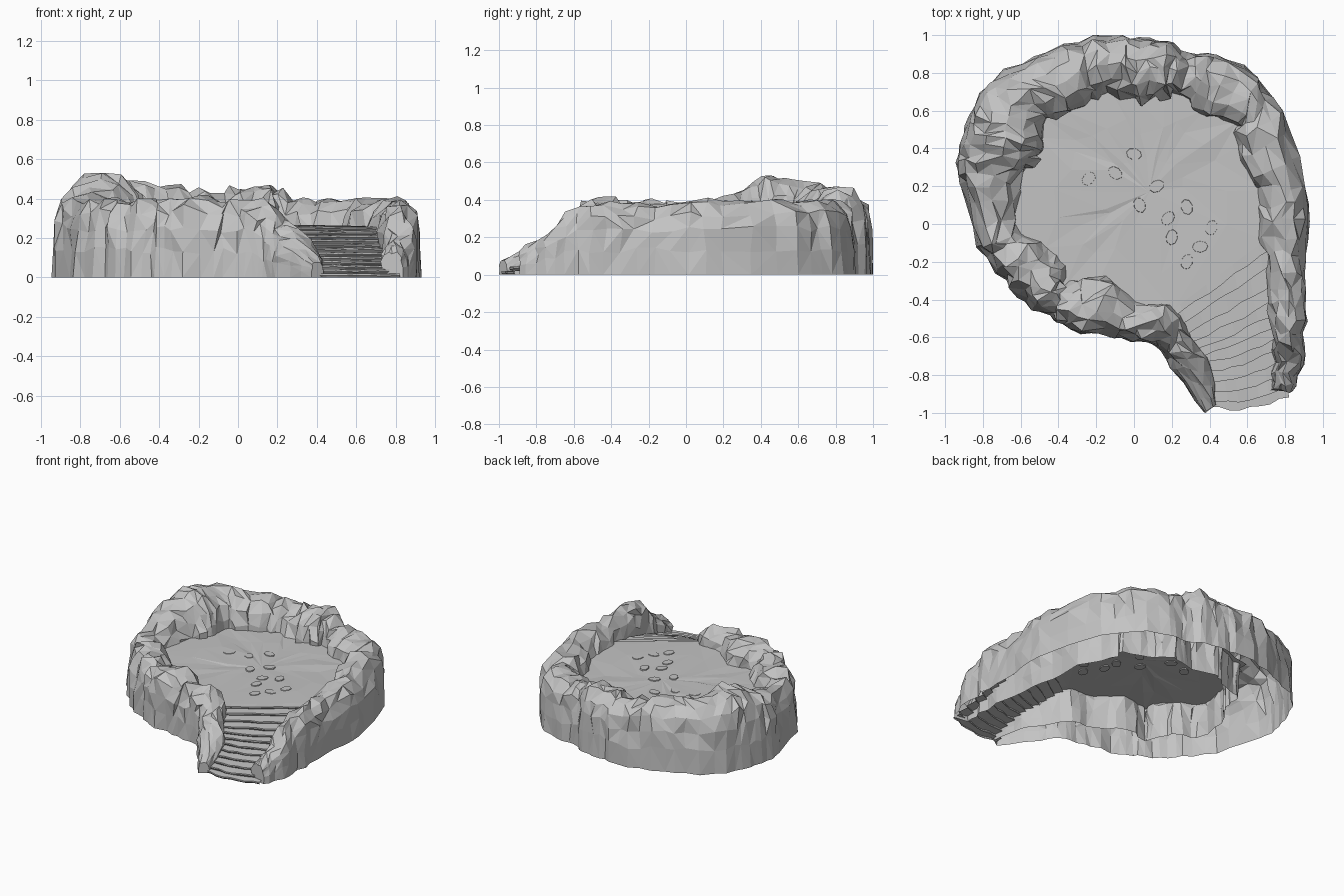
import bpy, bmesh, math, random
from mathutils import Vector

random.seed(5)
if "Cube" in bpy.data.objects:
    bpy.data.objects.remove(bpy.data.objects["Cube"], do_unlink=True)

FLOOR = 0.26

stone = bpy.data.materials.new("grey stone")
stone.use_nodes = True
GREY = (0.55, 0.55, 0.55, 1)
stone.diffuse_color = GREY
stone.node_tree.nodes["Principled BSDF"].inputs["Base Color"].default_value = GREY


def finish(bm, name):
    """Turn a bmesh into a flat shaded stone object."""
    mesh = bpy.data.meshes.new(name)
    bm.to_mesh(mesh)
    bm.free()
    mesh.materials.append(stone)
    obj = bpy.data.objects.new(name, mesh)
    bpy.context.collection.objects.link(obj)
    return obj


def jitter(amount):
    return random.uniform(-amount, amount)


def spline(points, t):
    """Catmull-Rom point on an open path, t in control point units."""
    last = len(points) - 1
    i = min(int(t), last - 1)
    f = t - i
    a, b, c, d = (Vector(points[max(0, min(last, i + k))]) for k in (-1, 0, 1, 2))
    return 0.5 * (2 * b + (c - a) * f + (2 * a - 5 * b + 4 * c - d) * f ** 2
                  + (3 * b - a - 3 * c + d) * f ** 3)


def patch(bm, rows, random_split=False):
    """Skin a grid of vertices, optionally with random diagonals."""
    for r, s in zip(rows, rows[1:]):
        for k in range(len(r) - 1):
            a, b, c, d = r[k], r[k + 1], s[k + 1], s[k]
            if not random_split:
                bm.faces.new((a, b, c, d))
            elif random.random() < 0.5:
                bm.faces.new((a, b, c))
                bm.faces.new((a, c, d))
            else:
                bm.faces.new((a, b, d))
                bm.faces.new((b, c, d))


# Wall path: outer x, outer y, inner x, inner y, height
WALL = [
    (.37, -1, .43, -.96, .08), (.2, -.77, .41, -.78, .19), (.13, -.66, .32, -.6, .29),
    (.03, -.62, .2, -.42, .38), (-.12, -.6, .02, -.39, .4), (-.33, -.55, -.17, -.27, .42),
    (-.45, -.49, -.34, -.3, .39), (-.58, -.42, -.38, -.24, .41),
    (-.69, -.3, -.44, -.11, .41), (-.82, -.11, -.59, -.04, .39),
    (-.92, .22, -.59, .21, .42), (-.93, .37, -.5, .34, .5), (-.88, .52, -.47, .44, .53),
    (-.81, .69, -.47, .56, .52), (-.6, .85, -.35, .58, .49), (-.38, .94, -.22, .64, .47),
    (-.13, 1, -.12, .69, .43), (.03, .98, .03, .63, .46), (.17, .97, .16, .67, .48),
    (.28, .91, .25, .67, .41), (.44, .9, .36, .58, .4), (.64, .78, .52, .52, .41),
    (.79, .61, .53, .4, .4), (.92, .2, .65, .18, .4), (.92, -.07, .66, -.07, .39),
    (.92, -.35, .71, -.32, .39), (.9, -.58, .73, -.55, .36),
    (.89, -.75, .74, -.74, .23), (.84, -.89, .73, -.87, .13)]

# Cross-section: fraction from outer to inner side, fraction of height
SECTION = [(0, 0), (.015, .35), (.05, .62), (.12, .83), (.28, .96), (.5, 1),
           (.72, .95), (.89, .81), (.99, .62), (1, .3), (1, 0)]


def build_wall(per_segment=3):
    """Hollow, open-bottomed ring of boulders with inner and outer skirts."""
    bm = bmesh.new()
    columns = []
    for n in range((len(WALL) - 1) * per_segment + 1):
        ox, oy, ix, iy, h = spline(WALL, n / per_segment)
        outer, inner = Vector((ox, oy)), Vector((ix, iy))
        rough = min(1, h / 0.3)
        # inner and outer skirts shift as whole upright facets
        grooves = [Vector((jitter(.014), jitter(.014))) * rough for side in range(2)]
        top = h * random.uniform(0.95, 1.02)
        column = []
        for t, zf in SECTION:
            loose = (0.007 if zf < 0.5 else 0.02) * rough
            p = outer.lerp(inner, t) + grooves[t > 0.5]
            p += Vector((jitter(loose), jitter(loose)))
            z = top * zf + (jitter(.02) * rough if zf else 0)
            column.append(bm.verts.new((max(-.945, min(.945, p.x)),
                                        max(-1, min(1, p.y)), max(0, z))))
        columns.append(column)
    patch(bm, columns, True)
    # close both ends beside the foot of the stairs
    bm.faces.new(columns[0])
    bm.faces.new(columns[-1])
    bmesh.ops.recalc_face_normals(bm, faces=bm.faces)
    return finish(bm, "boulder_wall")


def build_floor():
    bm = bmesh.new()
    centre = Vector((.08, .17))
    rim = [Vector(w[2:4]) for w in WALL[3:25]]
    rings = []
    for scale in (.35, .72, 1.06):
        ring = []
        for p in rim:
            q = centre + (p - centre) * scale
            wave = 0 if scale > 1 else .005
            ring.append(bm.verts.new((q.x + jitter(wave) * 5, q.y + jitter(wave) * 5,
                                      FLOOR + jitter(wave))))
        rings.append(ring + ring[:1])
    patch(bm, rings, True)
    hub = bm.verts.new((*centre, FLOOR))
    for a, b in zip(rings[0], rings[0][1:]):
        bm.faces.new((hub, a, b))
    for f in bm.faces:
        f.normal_update()
        if f.normal.z < 0:
            f.normal_flip()
    return finish(bm, "platform_floor")


def build_stairs(steps=12, across=9):
    """Fanned flight: one stepped sheet between two side paths."""
    left = [(.17, -.47), (.26, -.63), (.35, -.78), (.39, -.96)]
    right = [(.73, -.05), (.77, -.38), (.79, -.64), (.82, -.9)]
    bm = bmesh.new()
    rows = []
    for i in range(steps + 1):
        t = 3 * i / steps
        a, b = spline(left, t), spline(right, t)
        bow = Vector((.01, -.035)) * i / steps
        edge = []
        for k in range(across):
            f = k / (across - 1)
            p = a.lerp(b, f) + bow * math.sin(math.pi * f)
            p.y += jitter(.009) if i else 0
            edge.append(p)
        upper = FLOOR * (1 - max(0, i - 1) / steps)
        lower = FLOOR * (1 - i / steps)
        # worn nosing slightly overhangs each riser
        if i:
            lips = [jitter(.003) for p in edge]
            for drop in (.003, .012):
                rows.append([bm.verts.new((p.x, p.y - .009, upper - drop + lip))
                             for p, lip in zip(edge, lips)])
            rows.append([bm.verts.new((p.x, p.y, lower)) for p in edge])
        else:
            rows.append([bm.verts.new((p.x, p.y, FLOOR - .002)) for p in edge])
    patch(bm, rows[::-1])
    return finish(bm, "fan_stairs")


def build_stepping_stones():
    """Low, worn stones set into the floor."""
    spots = [(-.24, .24), (-.1, .27), (0, .37), (.03, .1), (.12, .2), (.18, .03),
             (.28, .09), (.2, -.07), (.28, -.2), (.35, -.12), (.41, -.02)]
    bm = bmesh.new()
    for x, y in spots:
        made = bmesh.ops.create_cone(bm, cap_ends=True, segments=8, radius1=.038,
                                     radius2=.035, depth=.013)["verts"]
        turn = random.uniform(0, math.pi)
        for v in made:
            px, py = v.co.x * 1.15, v.co.y * .85
            v.co = (x + px * math.cos(turn) - py * math.sin(turn),
                    y + px * math.sin(turn) + py * math.cos(turn), FLOOR + v.co.z)
    return finish(bm, "stepping_stones")


build_wall()
build_floor()
build_stairs()
build_stepping_stones()
